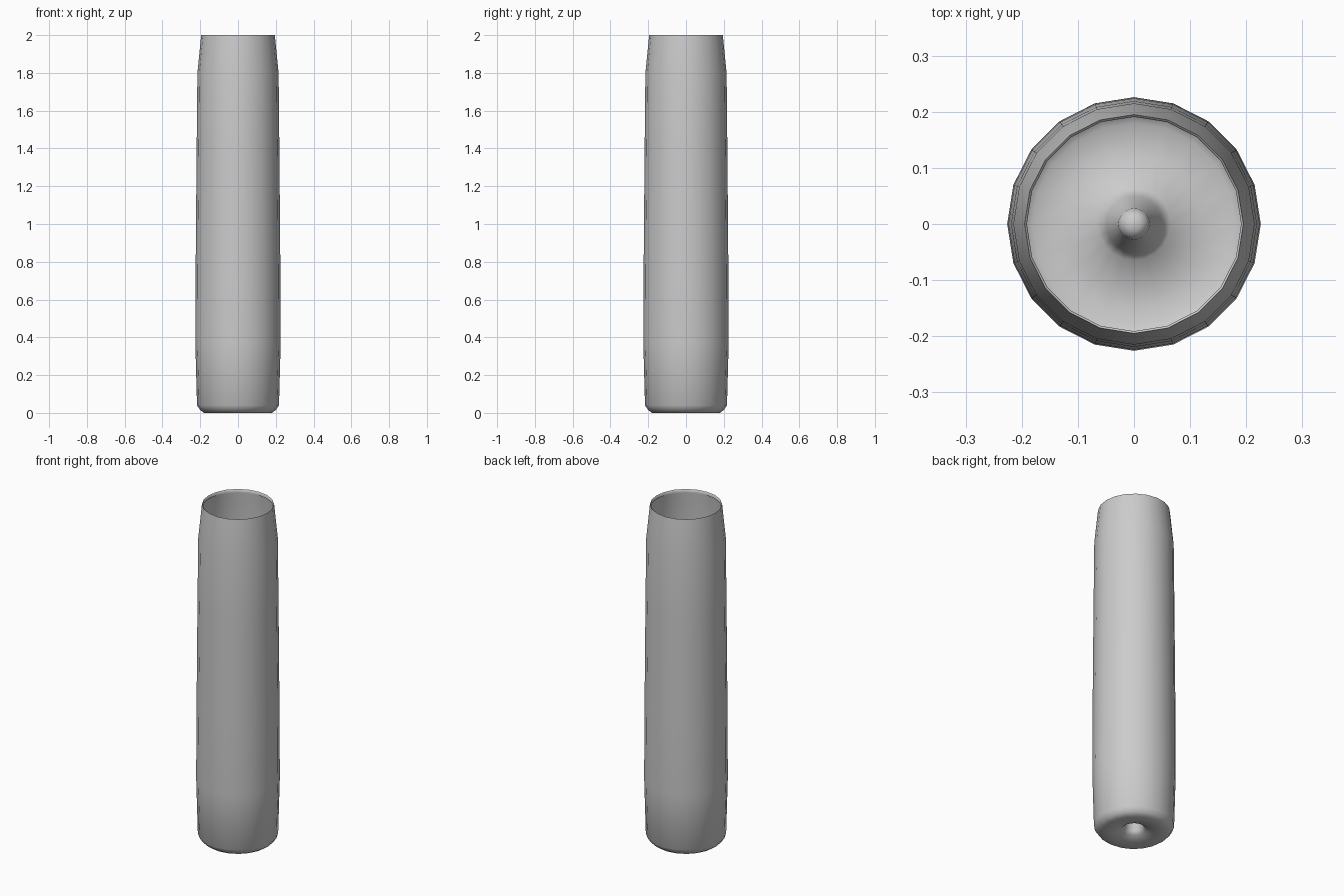
import bpy, bmesh, math

if "Cube" in bpy.data.objects:
    bpy.data.objects.remove(bpy.data.objects["Cube"])

SIDES = 20

# (radius, height) from the punt's tip, across the floor, up the wall, to the rim lip
PROFILE = [
    (0.012, 0.262), (0.022, 0.256), (0.028, 0.24),              # rounded punt tip
    (0.05, 0.04), (0.065, 0.02), (0.12, 0.008), (0.18, 0.0),    # punt wall and floor
    (0.2, 0.015), (0.217, 0.04),                                # bottom bevel
    (0.226, 0.37), (0.224, 0.8), (0.219, 1.4), (0.215, 1.8),    # tapering wall
    (0.195, 2.0), (0.191, 1.997), (0.192, 1.98),                # rim and thin lip
]


def lathe(name, profile, tip_z):
    bm = bmesh.new()
    rings = []
    for r, z in profile:
        rings.append([bm.verts.new((r * math.cos(2 * math.pi * i / SIDES),
                                    r * math.sin(2 * math.pi * i / SIDES), z))
                      for i in range(SIDES)])
    tip = bm.verts.new((0, 0, tip_z))
    for i in range(SIDES):
        j = (i + 1) % SIDES
        bm.faces.new((tip, rings[0][j], rings[0][i]))
        for a, b in zip(rings, rings[1:]):
            bm.faces.new((a[i], a[j], b[j], b[i]))
    for f in bm.faces:
        f.smooth = True
    mesh = bpy.data.meshes.new(name)
    bm.to_mesh(mesh)
    bm.free()
    obj = bpy.data.objects.new(name, mesh)
    bpy.context.collection.objects.link(obj)
    return obj


# Open tube with a hollow punt in its base
tube = lathe("open_tube", PROFILE, 0.264)
bpy.context.view_layer.objects.active = tube
tube.select_set(True)
bpy.ops.object.shade_smooth_by_angle(angle=math.radians(75))
